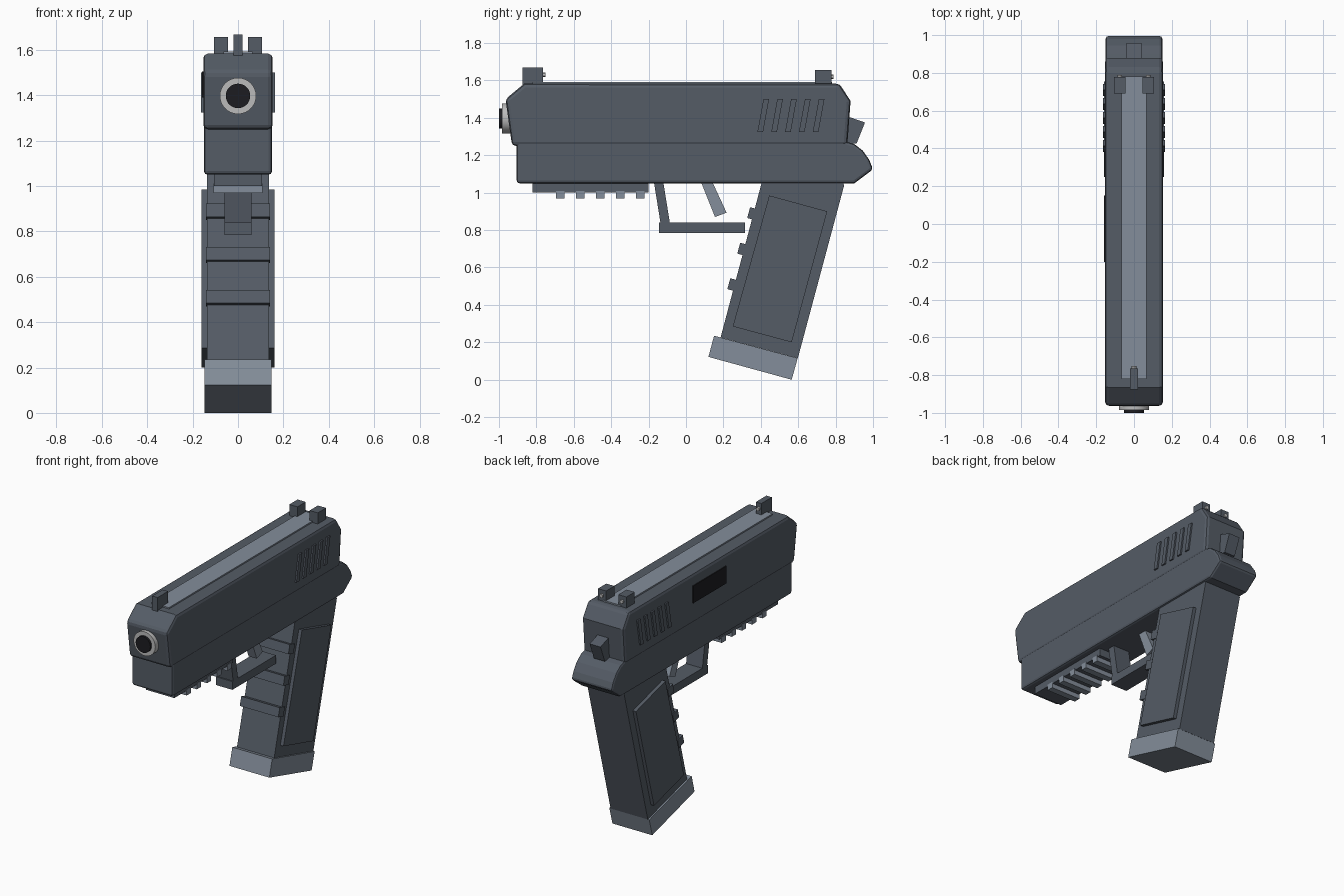
import bpy, bmesh, math
from mathutils import Vector

if "Cube" in bpy.data.objects:
    bpy.data.objects.remove(bpy.data.objects["Cube"])


def material(name, rgb):
    m = bpy.data.materials.new(name)
    m.use_nodes = True
    color = (*rgb, 1)
    m.diffuse_color = color
    m.node_tree.nodes["Principled BSDF"].inputs["Base Color"].default_value = color
    return m


gunmetal = material("gunmetal", (0.09, 0.107, 0.133))
steel = material("light steel", (0.23, 0.27, 0.325))
silver = material("silver", (0.5, 0.5, 0.5))
black = material("black", (0.012, 0.012, 0.015))


def prism(name, profile, x0, x1, mat, bevel=0.0):
    """Extrude a side profile of (y, z) points from x0 to x1."""
    bm = bmesh.new()
    face = bm.faces.new([bm.verts.new((x0, y, z)) for y, z in profile])
    ext = bmesh.ops.extrude_face_region(bm, geom=[face])
    moved = [v for v in ext["geom"] if isinstance(v, bmesh.types.BMVert)]
    bmesh.ops.translate(bm, verts=moved, vec=(x1 - x0, 0, 0))
    bmesh.ops.recalc_face_normals(bm, faces=bm.faces)
    mesh = bpy.data.meshes.new(name)
    bm.to_mesh(mesh)
    bm.free()
    obj = bpy.data.objects.new(name, mesh)
    bpy.context.collection.objects.link(obj)
    mesh.materials.append(mat)
    if bevel:
        mod = obj.modifiers.new("Bevel", "BEVEL")
        mod.width = bevel
        mod.segments = 2
        mod.limit_method = "ANGLE"
        mod.angle_limit = math.radians(40)
    return obj


def block(name, y0, y1, z0, z1, x0, x1, mat, bevel=0.0):
    return prism(name, [(y0, z0), (y1, z0), (y1, z1), (y0, z1)], x0, x1, mat, bevel)


def rod(name, radius, y0, y1, x, z, mat, sides=32):
    bpy.ops.mesh.primitive_cylinder_add(
        vertices=sides, radius=radius, depth=y1 - y0,
        location=(x, (y0 + y1) / 2, z), rotation=(math.pi / 2, 0, 0))
    obj = bpy.context.object
    obj.name = name
    obj.data.materials.append(mat)
    bpy.ops.object.shade_smooth_by_angle()
    return obj


# Slide and frame
prism("slide", [(-0.93, 1.25), (-0.965, 1.5), (-0.865, 1.583), (0.82, 1.583),
                (0.88, 1.49), (0.862, 1.25)], -0.153, 0.153, gunmetal, 0.02)
prism("frame", [(-0.905, 1.05), (0.9, 1.05), (1.0, 1.125), (0.98, 1.175), (0.945, 1.225),
                (0.9, 1.26), (0.85, 1.275), (-0.905, 1.275)], -0.15, 0.15, gunmetal, 0.015)
block("top_strip", -0.82, 0.78, 1.57, 1.592, -0.065, 0.065, steel)
prism("hammer", [(0.84, 1.41), (0.88, 1.402), (0.957, 1.375), (0.912, 1.262), (0.84, 1.262)],
      -0.04, 0.04, gunmetal)

# Barrel
rod("barrel_ring", 0.08, -0.985, -0.9, 0, 1.397, silver)
rod("barrel_bore", 0.054, -1.0, -0.9, 0, 1.397, black)

# Sights with pale dots on their rear faces
block("front_sight", -0.875, -0.765, 1.57, 1.668, -0.02, 0.02, gunmetal)
rod("front_sight_dot", 0.012, -0.77, -0.752, 0, 1.63, silver, 12)
for side, s in (("left", 1), ("right", -1)):
    block(side + "_rear_sight", 0.69, 0.777, 1.57, 1.657, s * 0.045, s * 0.105, gunmetal)
    rod(side + "_rear_sight_dot", 0.012, 0.77, 0.788, s * 0.075, 1.62, silver, 12)

    # Slanted slide grip ridges
    for i in range(5):
        y = 0.382 + i * 0.074
        prism(f"{side}_ridge_{i + 1}", [(y, 1.325), (y + 0.03, 1.325), (y + 0.062, 1.5),
                                        (y + 0.032, 1.5)], s * 0.14, s * 0.163, gunmetal)

    # Raised grip panel
    prism(side + "_grip_panel", [(0.445, 0.985), (0.755, 0.9), (0.565, 0.2), (0.25, 0.285)],
          s * 0.12, s * 0.16, gunmetal)

block("ejection_port", -0.2, 0.15, 1.39, 1.505, -0.15, -0.159, black)

# Accessory rail
block("rail", -0.82, -0.2, 1.0, 1.06, -0.105, 0.105, gunmetal)
for i in range(5):
    y = -0.672 + i * 0.107
    block(f"rail_tooth_{i + 1}", y - 0.022, y + 0.022, 0.97, 1.01, -0.108, 0.108, steel)

# Trigger and guard
prism("guard_strut", [(-0.172, 1.06), (-0.122, 1.06), (-0.085, 0.83), (-0.135, 0.83)],
      -0.06, 0.06, gunmetal)
block("guard_bar", -0.145, 0.315, 0.785, 0.84, -0.06, 0.06, gunmetal)
prism("trigger", [(0.075, 1.07), (0.135, 1.07), (0.217, 0.893), (0.155, 0.87)],
      -0.03, 0.03, steel)

# Grip, finger bars and base plate
prism("grip", [(0.425, 1.13), (0.82, 1.13), (0.845, 1.037), (0.598, 0.115), (0.185, 0.226)],
      -0.137, 0.137, gunmetal)
along = Vector((0.259, 0.966)) * 0.03
across = Vector((0.966, -0.259)) * 0.028
for i in range(3):
    c = Vector((0.362 - i * 0.053, 0.886 - i * 0.19))
    prism(f"finger_bar_{i + 1}", [c - along - across, c - along + across,
                                  c + along + across, c + along - across],
          -0.142, 0.142, gunmetal)
prism("base_plate", [(0.15, 0.235), (0.12, 0.122), (0.565, 0.0), (0.597, 0.115)],
      -0.147, 0.147, steel)
